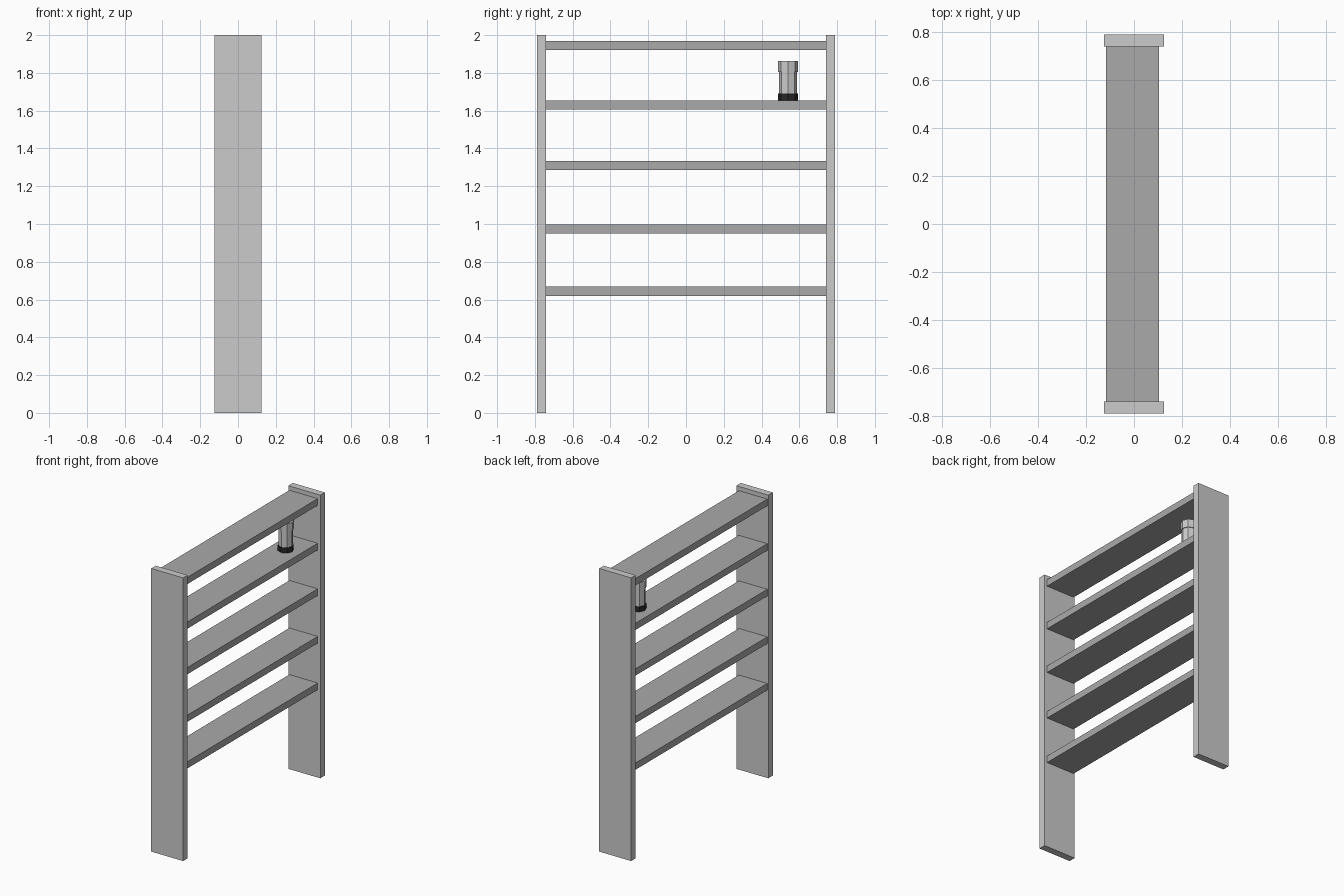
import bpy, math

if "Cube" in bpy.data.objects:
    bpy.data.objects.remove(bpy.data.objects["Cube"])


def material(name, v):
    m = bpy.data.materials.new(name)
    m.diffuse_color = (v, v, v, 1)
    m.use_nodes = True
    m.node_tree.nodes["Principled BSDF"].inputs["Base Color"].default_value = m.diffuse_color
    return m


def box(name, lo, hi, mat=None):
    bpy.ops.mesh.primitive_cube_add(size=1, location=[(a + b) / 2 for a, b in zip(lo, hi)])
    o = bpy.context.object
    o.name = name
    o.scale = [b - a for a, b in zip(lo, hi)]
    bpy.ops.object.transform_apply(location=False, rotation=False, scale=True)
    if mat:
        o.data.materials.append(mat)
    return o


def drum(name, radius, z0, z1, mat=None):
    bpy.ops.mesh.primitive_cylinder_add(vertices=8, radius=radius, depth=z1 - z0,
                                        location=(-0.005, 0.54, (z0 + z1) / 2))
    o = bpy.context.object
    o.name = name
    if mat:
        o.data.materials.append(mat)
    return o


dark = material("dark_grey", 0.4)
black = material("black", 0.02)
mid = material("mid_grey", 0.55)

# Upright side panels
for side, y in (("left", -0.79), ("right", 0.74)):
    box(side + "_panel", (-0.125, y, 0), (0.125, y + 0.05, 2))

# Shelves between the panels
for i, top in enumerate((0.668, 0.997, 1.333, 1.655, 1.97)):
    box(f"shelf_{i + 1}", (-0.117, -0.74, top - 0.048), (0.105, 0.74, top), dark)

# Flask standing on the fourth shelf: black foot, body, cap
drum("flask_foot", 0.052, 1.655, 1.692, black)
drum("flask_body", 0.048, 1.692, 1.805, mid)
drum("flask_cap", 0.053, 1.805, 1.863)
